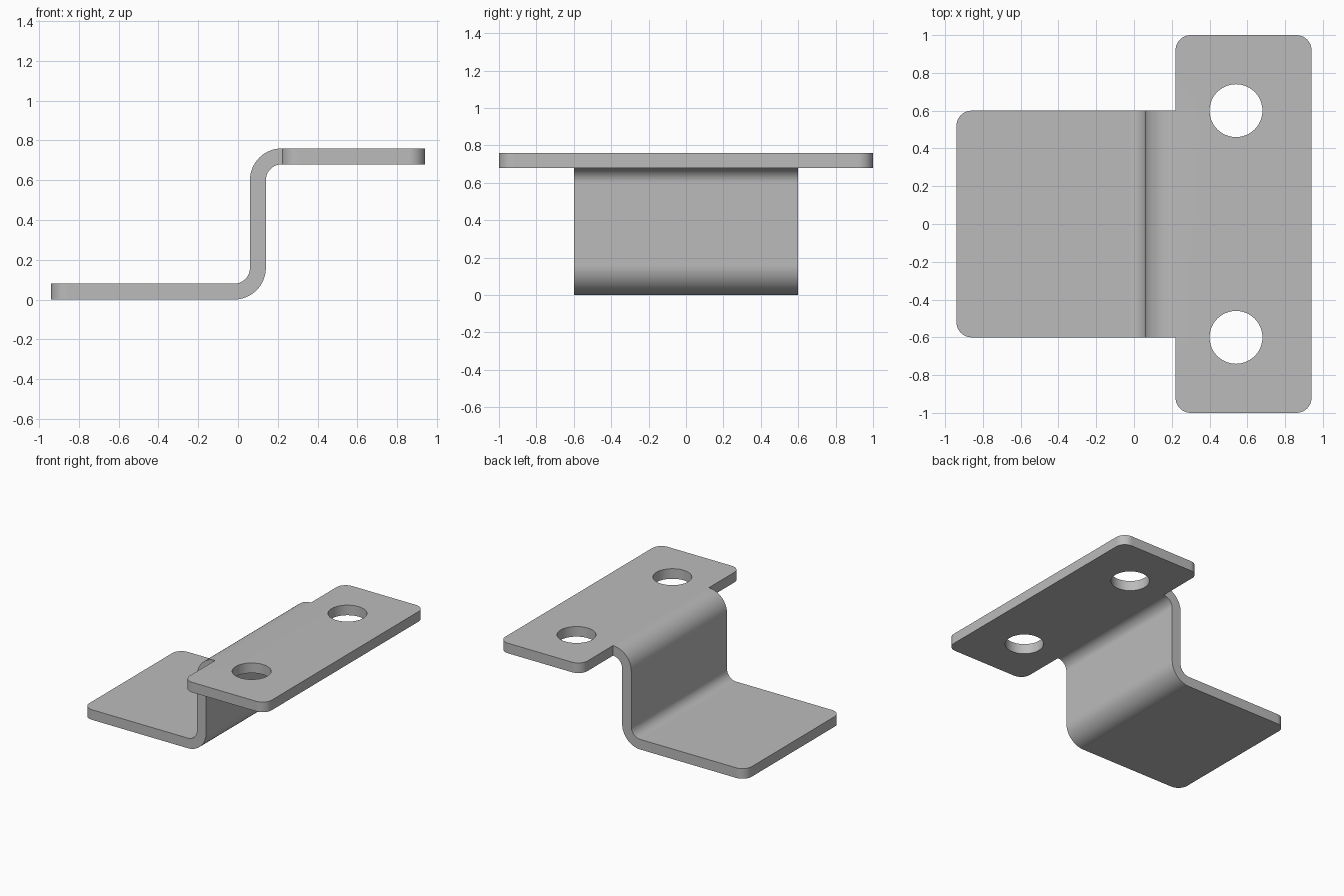
import bpy
import bmesh
from math import sin, cos, pi, radians

cube = bpy.data.objects.get("Cube")
if cube:
    bpy.data.objects.remove(cube, do_unlink=True)

THICK, INNER, OUTER = 0.08, 0.08, 0.16    # sheet thickness and bend radii
END, STRIP, TAB = 0.94, 0.6, 1.0          # half sizes: length, strip, top plate
LOW_X, HIGH_X, HIGH_Z = -0.02, 0.22, 0.68  # where the flat plates meet the bends
CORNER, HOLE = 0.08, 0.14
BEND_STEPS, CORNER_STEPS, HOLE_STEPS = 16, 10, 48


def arc(cx, cy, r, start, end, steps):
    """Points on an arc, angles in quarter turns."""
    angles = [(start + (end - start) * i / steps) * pi / 2 for i in range(steps + 1)]
    return [(cx + r * cos(a), cy + r * sin(a)) for a in angles]


def add_plate(bm, outline, holes, z, seam):
    """Flat sheet with holes, left open along the seam to the bent web."""
    levels = []
    for height in (z, z + THICK):
        rings, edges = [], []
        for loop in [outline] + holes:
            ring = [bm.verts.new((x, y, height)) for x, y in loop]
            edges += [bm.edges.new((a, b)) for a, b in zip(ring, ring[1:] + ring[:1])]
            rings.append(ring)
        bmesh.ops.triangle_fill(bm, use_beauty=True, edges=edges, normal=(0, 0, 1))
        levels.append(rings)
    for low, high in zip(*levels):
        for i in range(len(low)):
            j = (i + 1) % len(low)
            ends = (low[i].co, low[j].co)
            if all(abs(p.x - seam) < 1e-5 and abs(p.y) < STRIP + 1e-5 for p in ends):
                continue
            bm.faces.new((low[i], low[j], high[j], high[i]))


bm = bmesh.new()

# Lower plate, rounded at its free end
c = CORNER
low_outline = [(LOW_X, -STRIP), (LOW_X, STRIP)]
low_outline += arc(-END + c, STRIP - c, c, 1, 2, CORNER_STEPS)
low_outline += arc(-END + c, -STRIP + c, c, 2, 3, CORNER_STEPS)
add_plate(bm, low_outline, [], 0, LOW_X)

# Upper cross plate, four rounded corners and two holes
top_outline = arc(END - c, TAB - c, c, 0, 1, CORNER_STEPS)
top_outline += arc(HIGH_X + c, TAB - c, c, 1, 2, CORNER_STEPS)
top_outline += [(HIGH_X, STRIP), (HIGH_X, -STRIP)]
top_outline += arc(HIGH_X + c, -TAB + c, c, 2, 3, CORNER_STEPS)
top_outline += arc(END - c, -TAB + c, c, 3, 4, CORNER_STEPS)
holes = [arc(0.54, side * STRIP, HOLE, 0, 4, HOLE_STEPS)[:-1] for side in (-1, 1)]
add_plate(bm, top_outline, holes, HIGH_Z, HIGH_X)

# Bent web: two opposite quarter bends joined by the upright wall
low_z, high_z = OUTER, HIGH_Z + THICK - OUTER
under = (arc(LOW_X, low_z, OUTER, -1, 0, BEND_STEPS)
         + arc(HIGH_X, high_z, INNER, 2, 1, BEND_STEPS))
over = (arc(LOW_X, low_z, INNER, -1, 0, BEND_STEPS)
        + arc(HIGH_X, high_z, OUTER, 2, 1, BEND_STEPS))
sections = []
for (ux, uz), (ox, oz) in zip(under, over):
    corners = ((ux, -STRIP, uz), (ux, STRIP, uz), (ox, STRIP, oz), (ox, -STRIP, oz))
    sections.append([bm.verts.new(p) for p in corners])
for a, b in zip(sections, sections[1:]):
    for i in range(4):
        j = (i + 1) % 4
        bm.faces.new((a[i], a[j], b[j], b[i]))

# Weld into one closed sheet
bmesh.ops.remove_doubles(bm, verts=bm.verts[:], dist=0.0005)
bmesh.ops.recalc_face_normals(bm, faces=bm.faces[:])
mesh = bpy.data.meshes.new("bracket")
bm.to_mesh(mesh)
bm.free()

# Plain grey metal
grey = bpy.data.materials.new("grey metal")
grey.use_nodes = True
colour = (0.5, 0.5, 0.5, 1)
grey.diffuse_color = colour
for node in grey.node_tree.nodes:
    if node.type == 'BSDF_PRINCIPLED':
        node.inputs["Base Color"].default_value = colour
mesh.materials.append(grey)

bracket = bpy.data.objects.new("bracket", mesh)
bpy.context.scene.collection.objects.link(bracket)
for other in bpy.context.selected_objects:
    other.select_set(False)
bracket.select_set(True)
bpy.context.view_layer.objects.active = bracket
bpy.ops.object.shade_smooth_by_angle(angle=radians(30))
normals = bracket.modifiers.new("flat_plate_normals", 'WEIGHTED_NORMAL')
normals.keep_sharp = True
